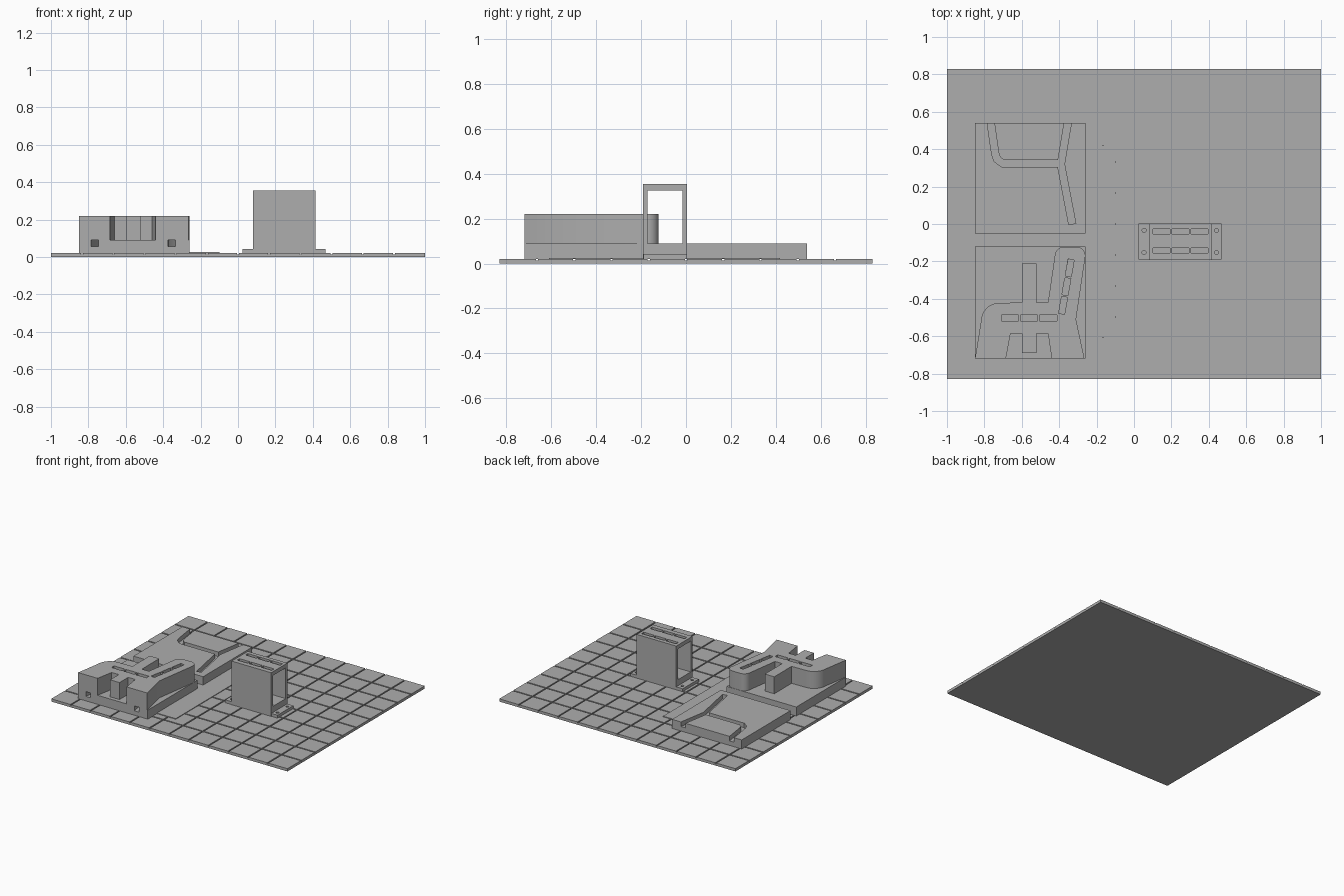
import bpy, bmesh, math
from mathutils import Vector

old = bpy.data.objects.get("Cube")
if old:
    bpy.data.objects.remove(old, do_unlink=True)

grey = bpy.data.materials.new("light_grey")
grey.use_nodes = True
grey.diffuse_color = (0.42, 0.42, 0.42, 1)
grey.node_tree.nodes["Principled BSDF"].inputs["Base Color"].default_value = grey.diffuse_color


def add_prism(bm, pts, z0, z1):
    """Extrude a flat outline from z0 to z1."""
    face = bm.faces.new([bm.verts.new((x, y, z0)) for x, y in pts])
    top = bmesh.ops.extrude_face_region(bm, geom=[face])
    verts = [v for v in top["geom"] if isinstance(v, bmesh.types.BMVert)]
    bmesh.ops.translate(bm, verts=verts, vec=(0, 0, z1 - z0))


def rect(x0, x1, y0, y1):
    return [(x0, y0), (x1, y0), (x1, y1), (x0, y1)]


def build(name, prisms):
    bm = bmesh.new()
    for pts, z0, z1 in prisms:
        add_prism(bm, pts, z0, z1)
    bmesh.ops.recalc_face_normals(bm, faces=bm.faces)
    mesh = bpy.data.meshes.new(name)
    bm.to_mesh(mesh)
    bm.free()
    mesh.materials.append(grey)
    ob = bpy.data.objects.new(name, mesh)
    bpy.context.collection.objects.link(ob)
    return ob


def boolean(ob, prisms, operation="DIFFERENCE"):
    """Combine prisms one by one and bake the result into the mesh."""
    for prism in prisms:
        tool = build("cutter", [prism])
        tool.hide_render = True
        mod = ob.modifiers.new("boolean", "BOOLEAN")
        mod.operation, mod.solver, mod.object = operation, "EXACT", tool
        graph = bpy.context.evaluated_depsgraph_get()
        baked = bpy.data.meshes.new_from_object(ob.evaluated_get(graph))
        ob.modifiers.clear()
        ob.data = baked
        bpy.data.objects.remove(tool, do_unlink=True)


def ribbon(path, width):
    """Outline of a strip of even width along a path."""
    p = [Vector(q) for q in path]
    left, right = [], []
    for i, q in enumerate(p):
        a = (q - p[i - 1]).normalized() if i else (p[1] - q).normalized()
        b = (p[i + 1] - q).normalized() if i < len(p) - 1 else a
        n = Vector((-a.y - b.y, a.x + b.x)).normalized()
        n *= width / 2 / n.dot(Vector((-a.y, a.x)))
        left.append(tuple(q + n))
        right.append(tuple(q - n))
    return left + right[::-1]


def slots(p, q, width, z0, z1, count=3, rib=0.01):
    """A row of slots between two points, parted by narrow ribs."""
    p, q = Vector(p), Vector(q)
    step = (q - p) / count
    gap = step.normalized() * rib / 2
    return [(ribbon([p + step * i + gap, p + step * (i + 1) - gap], width), z0, z1)
            for i in range(count)]


def arc(cx, cy, r, start, end, n=8):
    angles = [math.radians(start + (end - start) * i / n) for i in range(n + 1)]
    return [(cx + r * math.cos(a), cy + r * math.sin(a)) for a in angles]


def smooth(ob):
    bpy.ops.object.select_all(action="DESELECT")
    ob.select_set(True)
    bpy.context.view_layer.objects.active = ob
    bpy.ops.object.shade_smooth_by_angle(angle=math.radians(30))


# Floor slab with a grid of shallow grooves between square tiles
COLS, ROWS, HALF_Y, GROOVE = 12, 10, 0.83, 0.005
tiles = [(rect(-1, 1, -HALF_Y, HALF_Y), 0, 0.013)]
for i in range(COLS):
    for j in range(ROWS):
        x0, x1 = [-1 + 2 * k / COLS for k in (i, i + 1)]
        y0, y1 = [-HALF_Y + 2 * HALF_Y * k / ROWS for k in (j, j + 1)]
        tiles.append((rect(x0 + GROOVE * (i > 0), x1 - GROOVE * (i < COLS - 1),
                           y0 + GROOVE * (j > 0), y1 - GROOVE * (j < ROWS - 1)), 0.013, 0.021))
build("grooved_floor", tiles)

# Thin sheet beneath the two blocks
build("thin_sheet", [(rect(-0.7, -0.1, -0.61, 0.42), 0.02, 0.026)])

# Forked channel shared by both blocks
main_path = [(-0.77, 0.57), (-0.742, 0.375), (-0.731, 0.345), (-0.70, 0.323), (-0.385, 0.323)]
arm_path = [(-0.349, 0.57), (-0.391, 0.32), (-0.33, 0.0)]
mirror = lambda path: [(x, -0.18 - y) for x, y in path]

# Low block with the open channel
low_block = build("low_block", [(rect(-0.85, -0.26, -0.05, 0.54), 0.02, 0.09)])
boolean(low_block, [(ribbon(p, 0.038), 0.055, 0.12) for p in (main_path, arm_path)])
smooth(low_block)

# Tall block: square base with a forked body on it
body = ([(-0.85, -0.72), (-0.818, -0.52)] + arc(-0.72, -0.52, 0.098, 170, 90)
        + [(-0.6, -0.42), (-0.6, -0.21), (-0.52, -0.21), (-0.52, -0.42), (-0.46, -0.42)]
        + arc(-0.375, -0.17, 0.048, 170, 90) + arc(-0.308, -0.17, 0.048, 90, -10)
        + [(-0.31, -0.51), (-0.265, -0.72), (-0.44, -0.72), (-0.46, -0.585),
           (-0.52, -0.585), (-0.52, -0.69), (-0.6, -0.69), (-0.6, -0.585),
           (-0.66, -0.585), (-0.685, -0.72)])
tall_block = build("tall_block", [(rect(-0.85, -0.26, -0.72, -0.12), 0.02, 0.09)])
boolean(tall_block, [(body, 0.05, 0.22)], "UNION")
boolean(tall_block, [(ribbon(mirror(p), 0.038), 0.055, 0.092) for p in (main_path, arm_path)])
boolean(tall_block, slots((-0.713, -0.503), (-0.408, -0.503), 0.032, 0.08, 0.25)
        + slots((-0.335, -0.185), (-0.388, -0.485), 0.032, 0.08, 0.25))
smooth(tall_block)

# Hollow tower on a flange, slotted on top and bolted at the corners
tower = build("tower", [(rect(0.08, 0.415, -0.192, 0.004), 0.02, 0.355)])
boolean(tower, [(rect(0.0, 0.5, -0.172, -0.016), 0.09, 0.325)])
for y in (-0.142, -0.04):
    boolean(tower, slots((0.097, y), (0.4, y), 0.028, 0.31, 0.38))
flanges = build("tower_flange", [(rect(0.025, 0.08, -0.19, 0.004), 0.02, 0.043),
                                 (rect(0.415, 0.467, -0.19, 0.004), 0.02, 0.043)])
boolean(flanges, [(arc(x, y, 0.011, 0, 337.5, 15), 0.022, 0.06)
                  for x in (0.054, 0.441) for y in (-0.152, -0.034)])
smooth(flanges)
